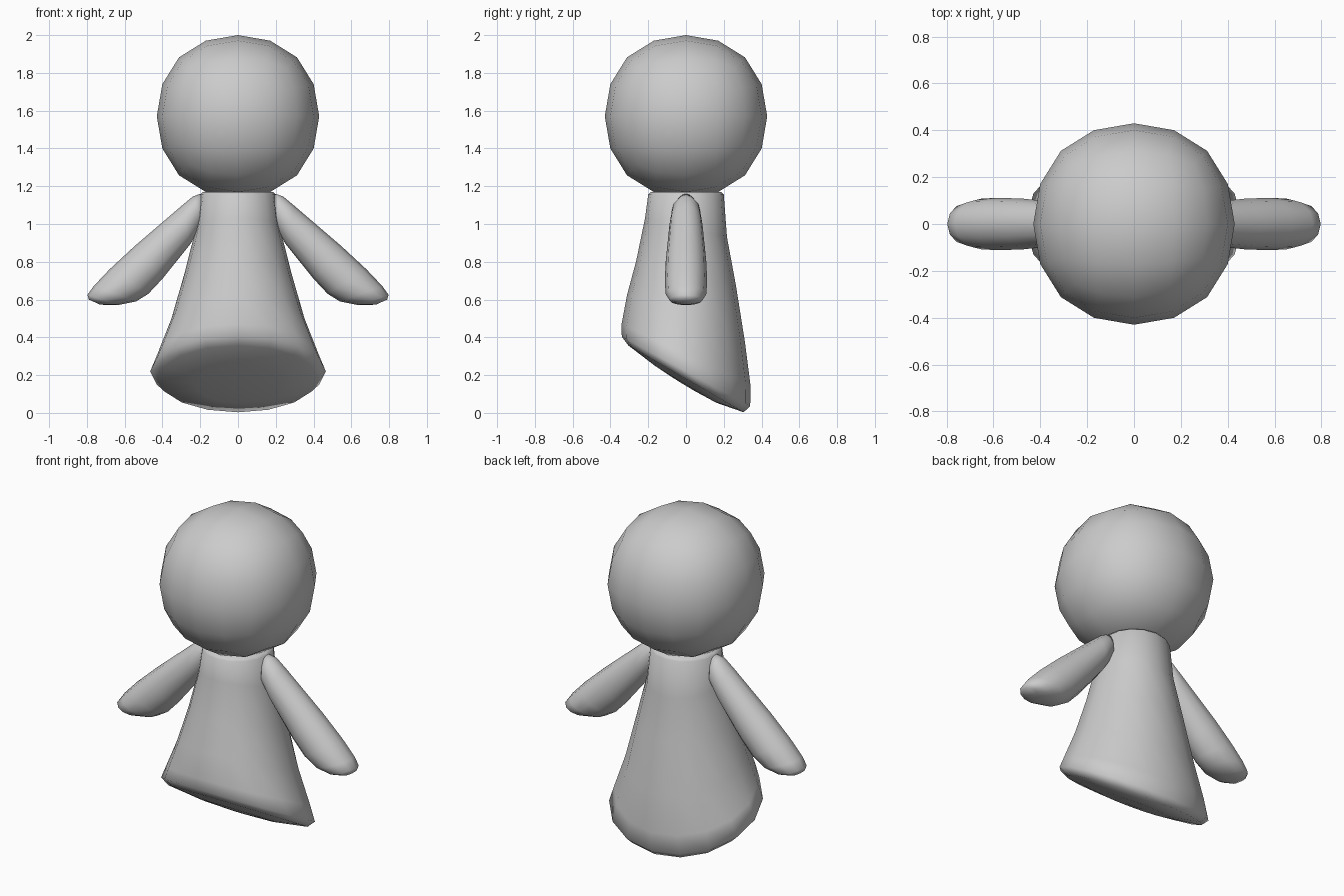
import bpy, bmesh
from math import sin, cos, pi
from mathutils import Vector

if "Cube" in bpy.data.objects:
    bpy.data.objects.remove(bpy.data.objects["Cube"])


def loft(name, rings):
    """Skin a closed, smooth-shaded surface through equally sized rings of points."""
    bm = bmesh.new()
    loops = [[bm.verts.new(p) for p in ring] for ring in rings]
    n = len(loops[0])
    for a, b in zip(loops, loops[1:]):
        for i in range(n):
            j = (i + 1) % n
            bm.faces.new((a[i], a[j], b[j], b[i]))
    bm.faces.new(loops[0])
    bm.faces.new(loops[-1])
    bmesh.ops.recalc_face_normals(bm, faces=bm.faces)
    for f in bm.faces:
        f.smooth = True
    mesh = bpy.data.meshes.new(name)
    bm.to_mesh(mesh)
    bm.free()
    obj = bpy.data.objects.new(name, mesh)
    bpy.context.collection.objects.link(obj)
    return obj


def oval(centre, u, v, n):
    """Ring of n points around a centre with half-axes u and v."""
    c, u, v = Vector(centre), Vector(u), Vector(v)
    return [c + u * cos(2 * pi * i / n) + v * sin(2 * pi * i / n) for i in range(n)]


# Head: subdivided cube, whose rounded half-size is 0.8395 of the cage
bpy.ops.mesh.primitive_cube_add(size=2 * 0.43 / 0.8395, location=(0, 0, 1.57))
head = bpy.context.object
head.name = "head"
sub = head.modifiers.new("round", 'SUBSURF')
sub.levels = sub.render_levels = 2
bpy.ops.object.shade_smooth()

# Body: flared gown with a slanted, rounded hem (height, slope, half-width, half-depth)
body_sections = [
    (1.17, 0, 0.185, 0.185),
    (1.155, 0, 0.20, 0.20),
    (0.98, 0.23, 0.222, 0.217),
    (0.74, 0.24, 0.283, 0.264),
    (0.50, 0.40, 0.352, 0.312),
    (0.31, 0.47, 0.427, 0.341),
    (0.22, 0.54, 0.465, 0.340),
    (0.18, 0.58, 0.42, 0.305),
    (0.15, 0.60, 0.22, 0.16),
    (0.143, 0.60, 0.05, 0.04),
]
loft("body", [oval((0, 0, z), (rx, 0, 0), (0, ry, -s * ry), 16)
              for z, s, rx, ry in body_sections])

# Arms: tapered ovals (outer x, z, inner x, z, half-depth)
arm_sections = [
    (0.20, 1.16, 0.17, 1.10, 0.035),
    (0.24, 1.145, 0.185, 1.00, 0.075),
    (0.30, 1.095, 0.255, 0.89, 0.088),
    (0.545, 0.885, 0.40, 0.71, 0.108),
    (0.68, 0.76, 0.475, 0.63, 0.112),
    (0.765, 0.67, 0.54, 0.59, 0.108),
    (0.797, 0.625, 0.64, 0.57, 0.088),
    (0.79, 0.60, 0.73, 0.573, 0.045),
]
for side, name in ((-1, "right_arm"), (1, "left_arm")):
    loft(name, [oval((side * (xo + xi) / 2, 0, (zo + zi) / 2),
                     (side * (xo - xi) / 2, 0, (zo - zi) / 2),
                     (0, hy, 0), 12)
                for xo, zo, xi, zi, hy in arm_sections])
